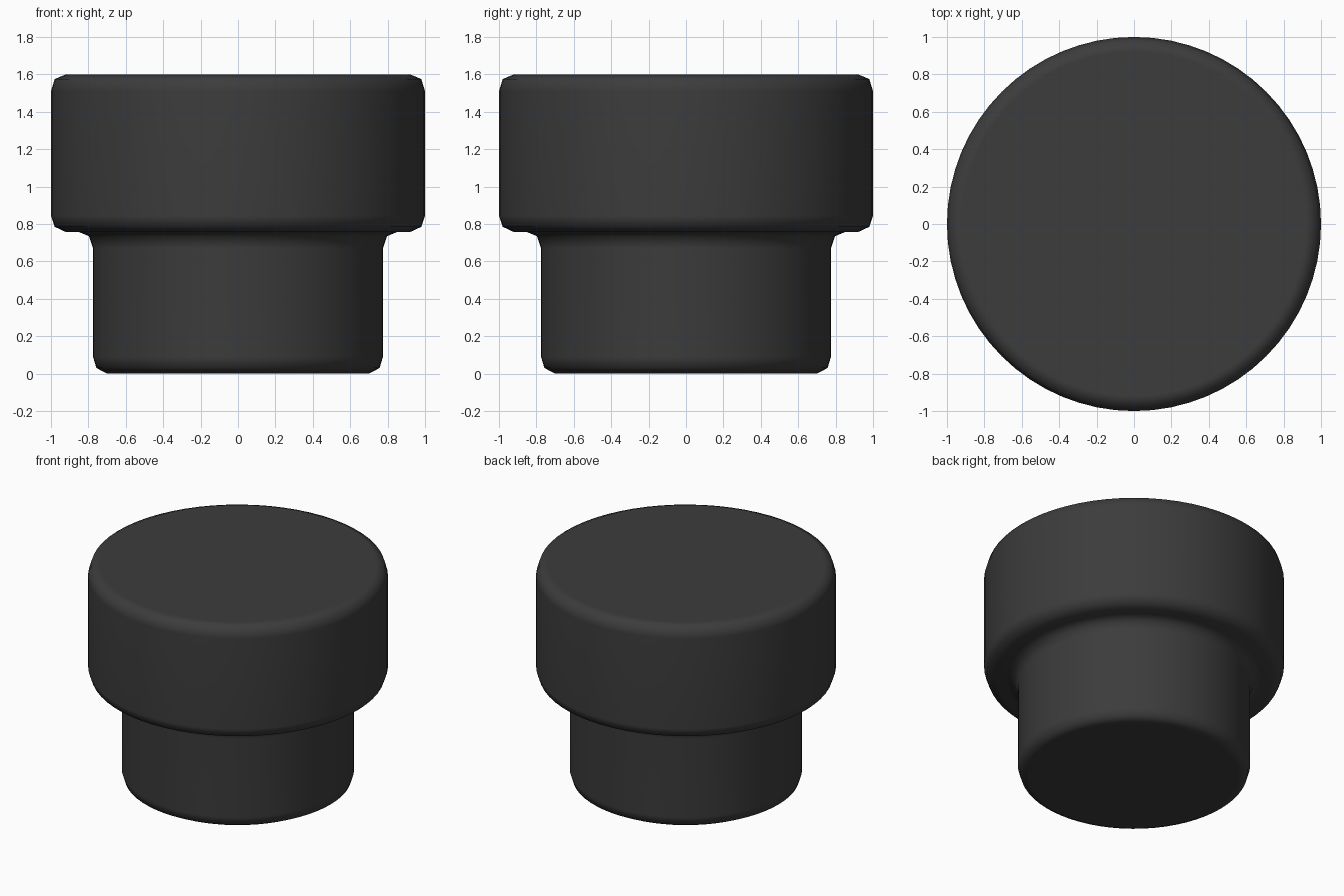
import bpy, bmesh, math

if "Cube" in bpy.data.objects:
    bpy.data.objects.remove(bpy.data.objects["Cube"])

SEGMENTS = 64
# (radius, height) outline from the foot up to the top face
PROFILE = [
    (0.70, 0.0), (0.757, 0.03), (0.775, 0.09),                 # rounded foot
    (0.775, 0.67), (0.797, 0.735), (0.85, 0.757),              # fillet under the head
    (0.92, 0.757), (0.98, 0.785), (1.0, 0.845),                # lower edge of head
    (1.0, 1.51), (0.98, 1.575), (0.92, 1.60),                  # upper edge of head
]

# Lathe the outline into rings and cap both ends
bm = bmesh.new()
angles = [2 * math.pi * i / SEGMENTS for i in range(SEGMENTS)]
rings = [[bm.verts.new((r * math.cos(a), r * math.sin(a), z)) for a in angles]
         for r, z in PROFILE]
for lower, upper in zip(rings, rings[1:]):
    for i in range(SEGMENTS):
        j = (i + 1) % SEGMENTS
        bm.faces.new((lower[i], lower[j], upper[j], upper[i]))
bm.faces.new(rings[0][::-1])
bm.faces.new(rings[-1])

mesh = bpy.data.meshes.new("stepped_plug")
bm.to_mesh(mesh)
bm.free()
plug = bpy.data.objects.new("stepped_plug", mesh)
bpy.context.collection.objects.link(plug)

# Dark rubber colour
mat = bpy.data.materials.new("dark_rubber")
mat.diffuse_color = (0.045, 0.045, 0.045, 1)
mat.use_nodes = True
mat.node_tree.nodes["Principled BSDF"].inputs["Base Color"].default_value = mat.diffuse_color
mesh.materials.append(mat)

# Smooth shading with face-weighted normals keeps the flats flat
mesh.shade_smooth()
weighted = plug.modifiers.new("weighted_normals", 'WEIGHTED_NORMAL')
weighted.keep_sharp = True
